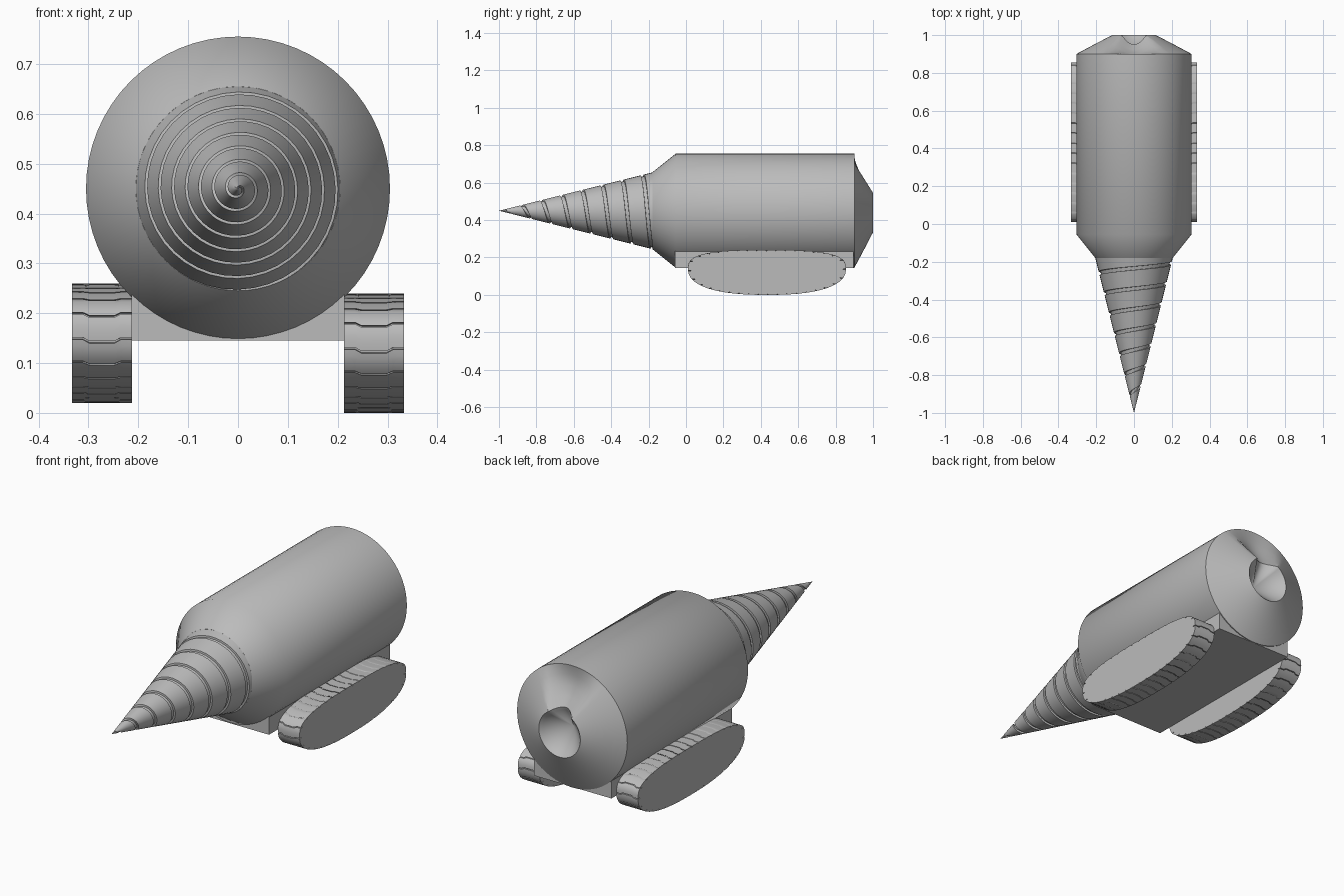
import bpy, bmesh, math

if "Cube" in bpy.data.objects:
    bpy.data.objects.remove(bpy.data.objects["Cube"])

grey = bpy.data.materials.new("plain grey")
grey.diffuse_color = (0.5, 0.5, 0.5, 1)
grey.use_nodes = True
grey.node_tree.nodes["Principled BSDF"].inputs["Base Color"].default_value = grey.diffuse_color
AXIS_Z = 0.45


def finish(name, bm, angle=35):
    bmesh.ops.remove_doubles(bm, verts=bm.verts, dist=0.0002)
    bmesh.ops.recalc_face_normals(bm, faces=bm.faces)
    mesh = bpy.data.meshes.new(name)
    bm.to_mesh(mesh)
    bm.free()
    ob = bpy.data.objects.new(name, mesh)
    bpy.context.collection.objects.link(ob)
    mesh.materials.append(grey)
    bpy.ops.object.select_all(action='DESELECT')
    ob.select_set(True)
    bpy.context.view_layer.objects.active = ob
    bpy.ops.object.shade_smooth_by_angle(angle=math.radians(angle))
    return ob


def skin(bm, rows, closed=True):
    """Bridge successive rows of points with quads; return the vertex rows."""
    vr = [[bm.verts.new(p) for p in row] for row in rows]
    n = len(rows[0])
    for a, b in zip(vr, vr[1:]):
        for i in range(n if closed else n - 1):
            j = (i + 1) % n
            bm.faces.new((a[i], a[j], b[j], b[i]))
    return vr


# Body: turned barrel with tapered nose, tapered tail and a recessed outlet
SEG = 64
profile = [(-0.18, 0.0), (-0.18, 0.205), (-0.055, 0.305), (0.9, 0.305),
           (0.927, 0.255), (0.955, 0.202), (0.978, 0.158), (1.0, 0.115),
           (0.985, 0.1), (0.89, 0.0)]
dip = {4: 0.035, 5: 0.055, 6: 0.055, 7: 0.05, 8: 0.04}   # outlet chute depth
rows = []
for k, (y, r) in enumerate(profile):
    row = []
    for i in range(SEG):
        a = 2 * math.pi * i / SEG
        off = abs((a - math.pi + math.pi) % (2 * math.pi) - math.pi)
        w = max(0, math.cos(off / math.radians(34) * math.pi / 2)) if off < math.radians(34) else 0
        row.append((r * math.sin(a), y - dip.get(k, 0) * w, AXIS_Z - r * math.cos(a)))
    rows.append(row)
bm = bmesh.new()
skin(bm, rows)
finish("body", bm, 40)

# Drill: cone whose surface is swept along a helix, with a cut groove
S, PITCH, BASE = 40, 0.108, -0.18
section = [(0, 0), (0.01, 0.009), (0.17, 0.009), (0.18, 0), (0.6, 0), (1, 0)]
rows = []
for s in range(-S, int(S * 7.7)):
    a = 2 * math.pi * s / S
    row = []
    for f, depth in section:
        y = min(BASE, max(-1, -1 + PITCH * (s / S + f)))
        r = (y + 1) * 0.25
        r -= min(depth, r * 0.3)
        row.append((r * math.sin(a), y, AXIS_Z + r * math.cos(a)))
    rows.append(row)
bm = bmesh.new()
skin(bm, rows, closed=False)
finish("drill", bm, 30)

# Chassis: block under the barrel
bm = bmesh.new()
bmesh.ops.create_cube(bm, size=1)
for v in bm.verts:
    v.co = (v.co.x * 0.428, 0.4175 + v.co.y * 0.955, 0.194 + v.co.z * 0.098)
finish("chassis", bm)


# Tracks: rounded oblong, flatter on top, divided into tread pads
def oblong(t):
    c, s = math.cos(t), math.sin(t)
    n, b = (3.0, 0.10) if s > 0 else (2.4, 0.14)
    y = math.copysign(abs(c) ** (2 / n), c) * 0.422
    z = math.copysign(abs(s) ** (2 / n), s) * b
    return y, z


dense = [oblong(2 * math.pi * i / 4000) for i in range(4001)]
length = [0.0]
for p, q in zip(dense, dense[1:]):
    length.append(length[-1] + math.dist(p, q))


def at(u):
    """Point at fraction u of the perimeter."""
    target = (u % 1) * length[-1]
    lo, hi = 0, 4000
    while hi - lo > 1:
        mid = (lo + hi) // 2
        lo, hi = (mid, hi) if length[mid] <= target else (lo, mid)
    return dense[lo]


PADS = 36
steps = [(0, 0), (0.25, 0), (0.5, 0), (0.75, 0), (0.92, 0), (0.93, 1), (0.99, 1)]


def track(name, side, lift):
    rows = []
    for x, shift in ((0.213, 0), (0.235, 0), (0.248, 0.14), (0.298, 0.14), (0.311, 0), (0.333, 0)):
        row = []
        for k in range(PADS):
            for f, groove in steps:
                y, z = at((k + f + shift) / PADS)
                d = 1 - 0.005 * groove / math.hypot(y * 0.3, z)
                row.append((side * x, 0.433 + y * d, 0.14 + lift + z * d))
        rows.append(row)
    bm = bmesh.new()
    vr = skin(bm, rows)
    for ring in (vr[0], vr[-1]):
        bm.faces.new(ring)
    finish(name, bm, 35)


track("right_track", 1, 0.0)
track("left_track", -1, 0.02)
